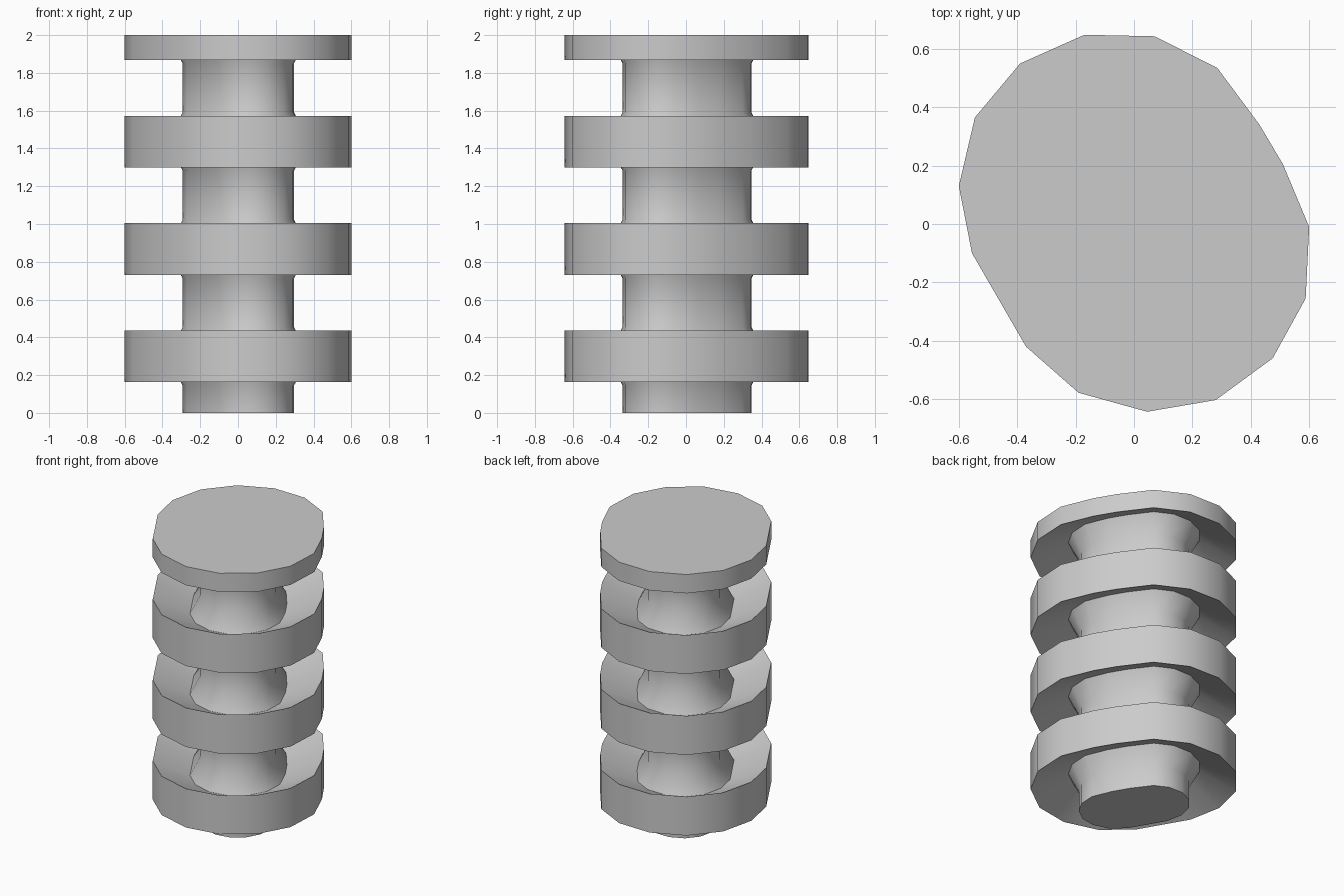
import bpy
import bmesh
import math
from mathutils import Vector

cube = bpy.data.objects.get("Cube")
if cube:
    bpy.data.objects.remove(cube, do_unlink=True)

# Irregular rounded outline shared by every disc, counter-clockwise
OUTLINE = [Vector(p) for p in (
    (0.6, -0.01), (0.51, 0.205), (0.43, 0.34), (0.285, 0.535),
    (0.07, 0.643), (-0.17, 0.648), (-0.39, 0.55), (-0.545, 0.365),
    (-0.6, 0.13), (-0.555, -0.1), (-0.37, -0.42), (-0.19, -0.578),
    (0.045, -0.643), (0.28, -0.603), (0.475, -0.46), (0.588, -0.255))]
CORE = 0.3          # inset of the core from the rim
GROOVE = 0.235      # inset of the groove ring around the core
LIP, DISH = 0.018, 0.11


def inset(points, amount):
    """Move every edge of the outline inward by the same amount."""
    result = []
    for i, p in enumerate(points):
        a = (p - points[i - 1]).normalized()
        b = (points[(i + 1) % len(points)] - p).normalized()
        na, nb = Vector((-a.y, a.x)), Vector((-b.y, b.x))
        result.append(p + (na + nb) * amount / (1 + na.dot(nb)))
    return result


# Profile as (inset, height): dished discs strung along a narrower core
profile = [(CORE, 0)]
for bottom, top in ((0.163, 0.436), (0.73, 1.005), (1.3, 1.573), (1.868, 2)):
    profile += [(CORE, bottom - LIP), (GROOVE, bottom + DISH), (0, bottom), (0, top)]
    if top < 2:
        profile += [(GROOVE, top - DISH), (CORE, top + LIP)]

# Skin the profile and cap both ends
bm = bmesh.new()
rings = [[bm.verts.new((p.x, p.y, z)) for p in inset(OUTLINE, d)] for d, z in profile]
count = len(OUTLINE)
for low, high in zip(rings, rings[1:]):
    for i in range(count):
        j = (i + 1) % count
        bm.faces.new((low[i], low[j], high[j], high[i]))
bm.faces.new(rings[0][::-1])
bm.faces.new(rings[-1])

mesh = bpy.data.meshes.new("disc_column")
bm.to_mesh(mesh)
bm.free()
column = bpy.data.objects.new("disc_column", mesh)
bpy.context.collection.objects.link(column)

# Plain grey
grey = bpy.data.materials.new("light_grey")
grey.use_nodes = True
grey.diffuse_color = (0.6, 0.6, 0.6, 1)
grey.node_tree.nodes["Principled BSDF"].inputs["Base Color"].default_value = (0.6, 0.6, 0.6, 1)
mesh.materials.append(grey)

bpy.ops.object.select_all(action='DESELECT')
column.select_set(True)
bpy.context.view_layer.objects.active = column
bpy.ops.object.shade_smooth_by_angle(angle=math.radians(30))
